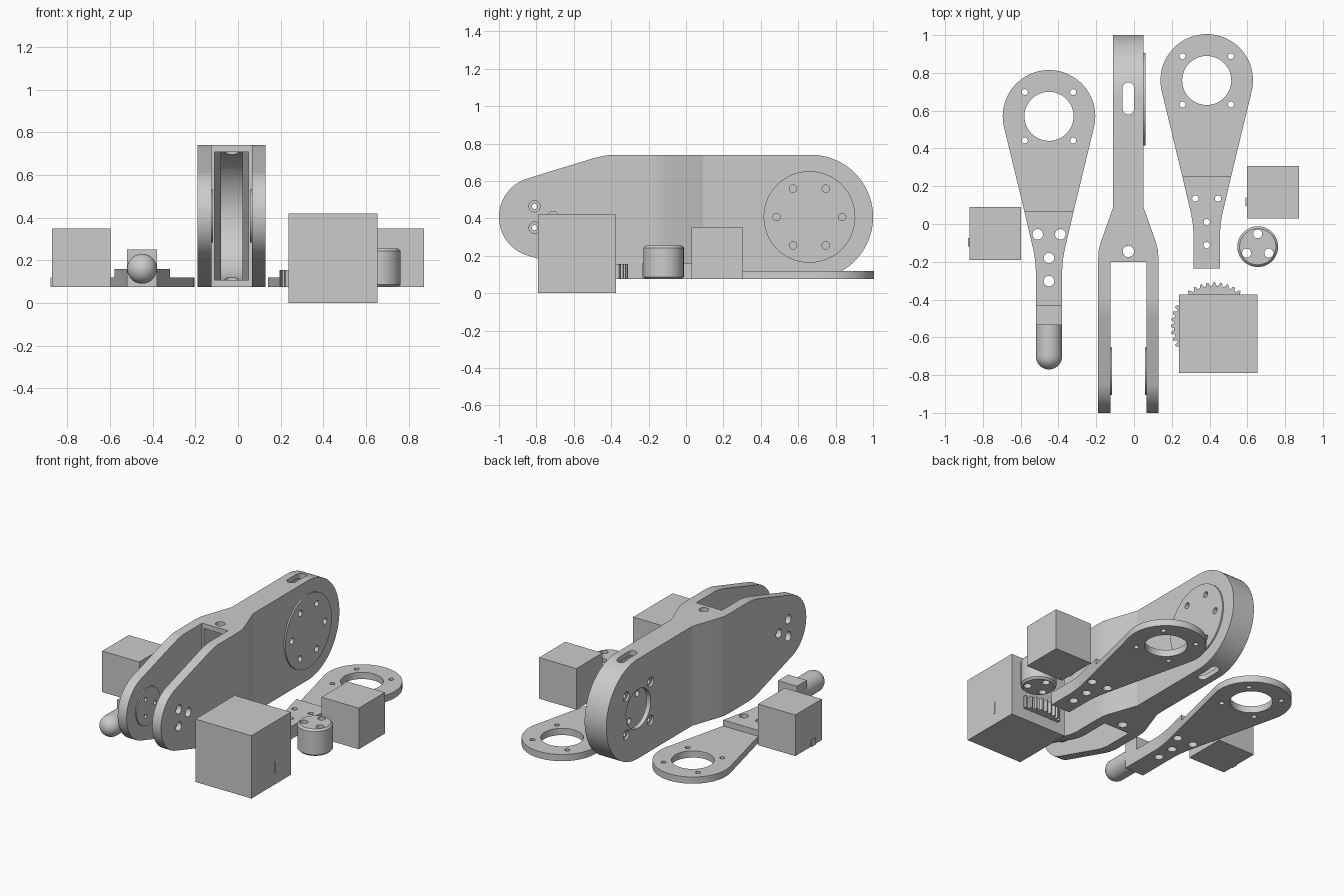
import bpy, bmesh, math
from mathutils import Vector

if "Cube" in bpy.data.objects:
    bpy.data.objects.remove(bpy.data.objects["Cube"])

mat = bpy.data.materials.new("plain_grey")
mat.diffuse_color = (0.6, 0.6, 0.6, 1)
mat.use_nodes = True
mat.node_tree.nodes["Principled BSDF"].inputs["Base Color"].default_value = mat.diffuse_color
BASE = 0.075
MID = 0.4075          # height of the leg's two joint axes
LEG_X = -0.03         # centre plane of the leg


def prism(name, pts, axis, lo, hi):
    """Extrude a closed 2D outline along an axis."""
    place = {'x': lambda u, v, w: (w, u, v), 'y': lambda u, v, w: (u, w, v),
             'z': lambda u, v, w: (u, v, w)}[axis]
    bm = bmesh.new()
    a = [bm.verts.new(place(u, v, lo)) for u, v in pts]
    b = [bm.verts.new(place(u, v, hi)) for u, v in pts]
    bm.faces.new(a)
    bm.faces.new(b)
    for i in range(len(pts)):
        j = (i + 1) % len(pts)
        bm.faces.new((a[i], a[j], b[j], b[i]))
    bmesh.ops.recalc_face_normals(bm, faces=bm.faces)
    return to_object(name, bm)


def to_object(name, bm):
    me = bpy.data.meshes.new(name)
    bm.to_mesh(me)
    bm.free()
    me.materials.append(mat)
    ob = bpy.data.objects.new(name, me)
    bpy.context.collection.objects.link(ob)
    return ob


def arc(cx, cy, r, a0, a1, n):
    return [(cx + r * math.cos(math.radians(a0 + (a1 - a0) * i / n)),
             cy + r * math.sin(math.radians(a0 + (a1 - a0) * i / n))) for i in range(n + 1)]


def disc(name, u, v, r, axis, lo, hi, n=32):
    return prism(name, arc(u, v, r, 0, 360, n)[:-1], axis, lo, hi)


def box(name, x0, x1, y0, y1, z0, z1):
    return prism(name, [(x0, y0), (x1, y0), (x1, y1), (x0, y1)], 'z', z0, z1)


def activate(ob):
    bpy.ops.object.select_all(action='DESELECT')
    ob.select_set(True)
    bpy.context.view_layer.objects.active = ob


def combine(ob, other, op='DIFFERENCE'):
    activate(ob)
    m = ob.modifiers.new("cut", 'BOOLEAN')
    m.operation, m.solver, m.object = op, 'EXACT', other
    bpy.ops.object.modifier_apply(modifier=m.name)
    bpy.data.objects.remove(other)


def hole(ob, u, v, r, axis, lo, hi, n=24):
    combine(ob, disc("cutter", u, v, r, axis, lo, hi, n))


def smooth(ob):
    activate(ob)
    bpy.ops.object.shade_smooth_by_angle(angle=math.radians(17))


def mirrored(half):
    """Outline symmetric about the leg's centre plane, from (half width, y)."""
    return [(LEG_X + w, y) for w, y in half] + [(LEG_X - w, y) for w, y in reversed(half)]


def leg_side(r_hip, r_knee, top, y_start):
    """Upper half of the side outline, mirrored about the joint axis."""
    upper = arc(0.6675, 0, r_hip, 0, 90, 32) + [(-0.40, top), (-0.45, top - 0.007), (-0.5, top - 0.02)]
    upper += arc(y_start, 0, r_knee, 106.7, 180, 24)
    lower = [(y, -z) for y, z in reversed(upper[1:-1])]
    return [(y, MID + z) for y, z in upper + lower]


# Leg body: side outline intersected with the forked top outline
leg = prism("leg_body", leg_side(0.3325, 0.215, 0.3325, -0.785), 'x', -0.4, 0.4)
flare = [(0.16, -1.2), (0.16, -0.19), (0.157, -0.14), (0.147, -0.1), (0.08, 0.09), (0.08, 1.2)]
combine(leg, prism("outline", mirrored(flare), 'z', -0.2, 1), 'INTERSECT')

# Hollow core, fork gap
core = prism("core", [(-0.3, MID - 0.3), (0.6675, MID - 0.3)]
             + arc(0.6675, MID, 0.3, -85, 85, 40)
             + [(0.6675, MID + 0.3), (-0.3, MID + 0.3)], 'x', -0.3, 0.3)
inner = [(0.08, -0.3), (0.08, -0.16), (0.05, 0.07), (0.05, 1.2)]
combine(core, prism("core_outline", mirrored(inner), 'z', -0.2, 1), 'INTERSECT')
combine(leg, core)
combine(leg, box("gap", -0.125, 0.065, -1.2, -0.2, -0.2, 1))

# Hip disc on the right, knee discs inside the fork
combine(leg, disc("hip", 0.66, MID, 0.245, 'x', 0.04, 0.06, 64), 'UNION')
combine(leg, disc("knee_a", -0.78, MID, 0.125, 'x', -0.14, -0.117, 48), 'UNION')
combine(leg, disc("knee_b", -0.78, MID, 0.125, 'x', 0.057, 0.08, 48), 'UNION')

# Hip holes: ring of six on the right, bore and four screws on the left
for k in range(6):
    a = math.radians(60 * k)
    hole(leg, 0.66 + 0.175 * math.cos(a), MID + 0.175 * math.sin(a), 0.02, 'x', 0, 0.1)
hole(leg, 0.66, MID, 0.13, 'x', -0.2, -0.05, 48)
for sy in (-1, 1):
    for sz in (-1, 1):
        p = (0.66 + 0.128 * sy, MID + 0.128 * sz)
        hole(leg, *p, 0.032, 'x', -0.2, -0.095)
        hole(leg, *p, 0.015, 'x', -0.2, -0.05)

# Knee screws, counterbored from the outside of each fork arm
for k in range(3):
    a = math.radians(120 * k)
    p = (-0.777 + 0.066 * math.cos(a), MID + 0.066 * math.sin(a))
    hole(leg, *p, 0.03, 'x', -0.3, -0.155)
    hole(leg, *p, 0.03, 'x', 0.095, 0.3)
    hole(leg, *p, 0.014, 'x', -0.3, 0.3)

# Cable slot and cable hole through top and bottom
slot = arc(LEG_X, 0.72, 0.03, 0, 180, 12) + arc(LEG_X, 0.61, 0.03, 180, 360, 12)
combine(leg, prism("slot", slot, 'z', -0.1, 1))
hole(leg, LEG_X, -0.145, 0.03, 'z', -0.1, 1)
smooth(leg)


def plate(name, cx, cy, length, r_hole):
    """Ring plate tapering to a thicker narrow tongue."""
    tongue = [(0.13, -0.505), (0.082, -0.71), (0.074, -0.76), (0.07, -0.81), (0.07, -length)]
    left = [(-x, y) for x, y in reversed(tongue)]
    move = lambda pts: [(cx + x, cy + y) for x, y in pts]
    ob = prism(name, move(arc(0, 0, 0.245, -13.6, 193.6, 56) + left[-1:] + tongue[:1]), 'z', BASE, 0.12)
    combine(ob, prism("tongue", move(tongue + left), 'z', BASE, 0.16), 'UNION')
    hole(ob, cx, cy, 0.13, 'z', 0, 0.3, 48)
    for sx in (-1, 1):
        for sy in (-1, 1):
            hole(ob, cx + 0.128 * sx, cy + 0.128 * sy, 0.016, 'z', 0, 0.3)
    for x, y in ((-0.06, -0.625), (0.06, -0.625), (0, -0.75), (0, -0.872)):
        hole(ob, cx + x, cy + y, r_hole, 'z', 0, 0.3)
        hole(ob, cx + x, cy + y, 0.028, 'z', 0, 0.11)
    return ob


smooth(plate("upper_link_plate", 0.385, 0.76, 0.995, 0.017))

# Lower plate ends in a raised block with a rounded foot
lower = plate("lower_link_plate", -0.45, 0.57, 1.105, 0.028)
combine(lower, box("block", -0.52, -0.38, -0.535, -0.43, 0.1, 0.25), 'UNION')
smooth(lower)
foot = disc("foot", -0.45, 0.16, 0.07, 'y', -0.70, -0.52, 48)
bm = bmesh.new()
bmesh.ops.create_uvsphere(bm, u_segments=48, v_segments=24, radius=0.07)
bmesh.ops.rotate(bm, verts=bm.verts, cent=(0, 0, 0),
                 matrix=Vector((0, 0, 1)).rotation_difference(Vector((0, 1, 0))).to_matrix())
bmesh.ops.delete(bm, geom=[v for v in bm.verts if v.co.y > 0.001], context='VERTS')
bmesh.ops.translate(bm, verts=bm.verts, vec=(-0.45, -0.70, 0.16))
bmesh.ops.recalc_face_normals(bm, faces=bm.faces)
smooth(to_object("foot_tip", bm))
smooth(foot)

# Round spacer with chamfered rims and three bores
spacer = disc("spacer", 0.655, -0.12, 0.108, 'z', BASE, 0.255, 64)
bv = spacer.modifiers.new("chamfer", 'BEVEL')
bv.width, bv.segments, bv.angle_limit = 0.012, 1, math.radians(60)
bv.limit_method = 'ANGLE'
activate(spacer)
bpy.ops.object.modifier_apply(modifier="chamfer")
for k in range(3):
    a = math.radians(90 + 120 * k)
    hole(spacer, 0.655 + 0.068 * math.cos(a), -0.12 + 0.068 * math.sin(a), 0.024, 'z', 0, 0.4)
smooth(spacer)

# Toothed wheel
TEETH = 40
rim = []
for k in range(TEETH):
    for off, r in ((-0.36, 0.213), (-0.14, 0.23), (0.14, 0.23), (0.36, 0.213)):
        a = 2 * math.pi * (k + off) / TEETH
        rim.append((0.425 + r * math.cos(a), -0.54 + r * math.sin(a)))
prism("gear", rim, 'z', BASE, 0.155)

# Blocks, two of them with a small cable stub
box("large_block", 0.237, 0.653, -0.79, -0.374, 0, 0.42)
box("left_block", -0.872, -0.597, -0.19, 0.09, BASE, 0.35)
box("left_block_stub", -0.878, -0.86, -0.12, -0.075, BASE, 0.12)
box("right_block", 0.597, 0.873, 0.03, 0.306, BASE, 0.35)
box("right_block_stub", 0.591, 0.61, 0.095, 0.14, BASE, 0.12)
